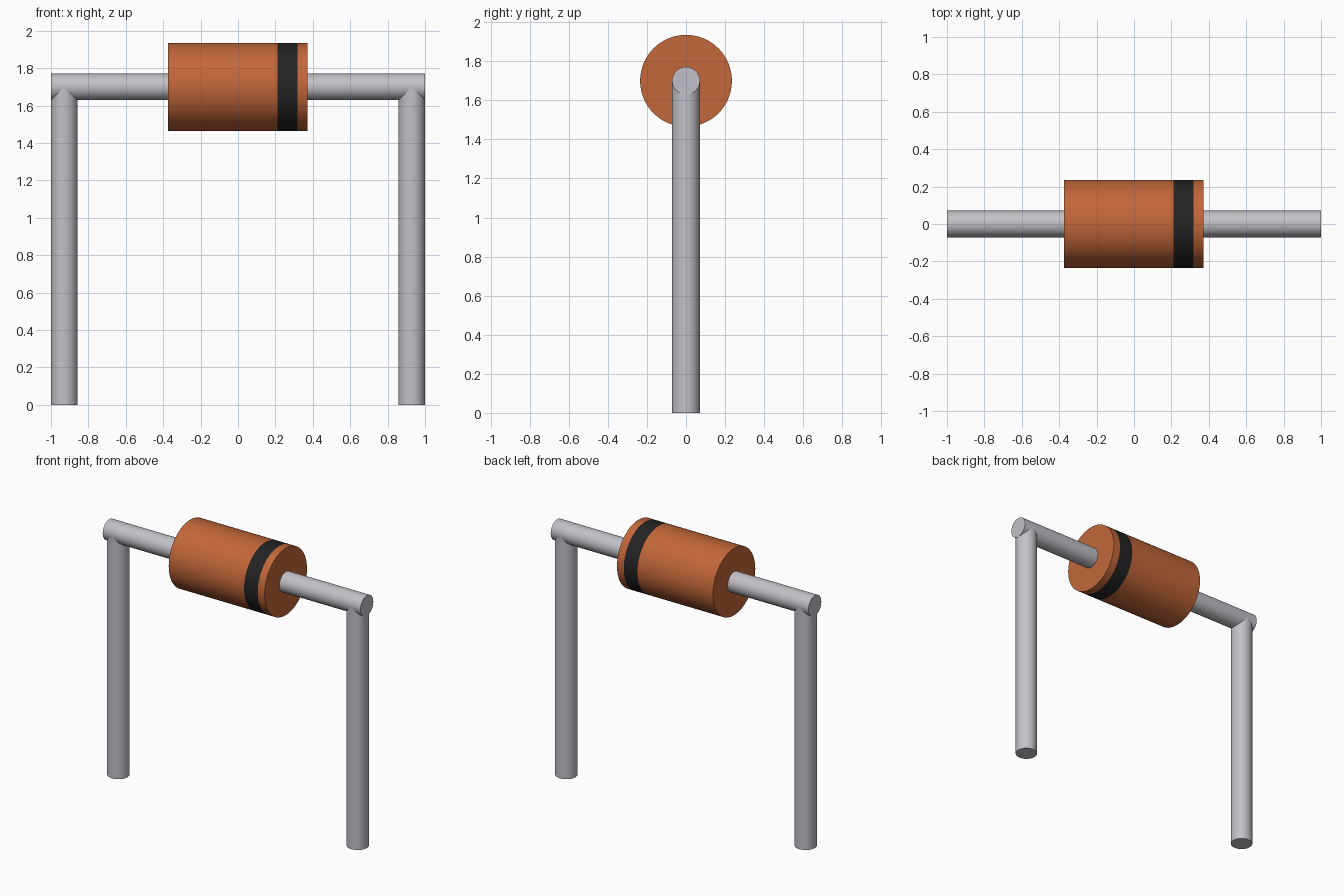
import bpy
import bmesh
from math import cos, sin, pi
from mathutils import Matrix

cube = bpy.data.objects.get("Cube")
if cube:
    bpy.data.objects.remove(cube, do_unlink=True)

AXIS_Z = 1.70
LEAD_R = 0.071
BODY_R = 0.235
BAND = (0.212, 0.318)
SIDES = 64


def make_material(name, rgb):
    mat = bpy.data.materials.new(name)
    mat.use_nodes = True
    colour = (*rgb, 1.0)
    mat.diffuse_color = colour
    mat.node_tree.nodes["Principled BSDF"].inputs["Base Color"].default_value = colour
    return mat


orange = make_material("burnt orange", (0.54, 0.135, 0.042))
black = make_material("band black", (0.017, 0.017, 0.017))
metal = make_material("lead grey", (0.53, 0.53, 0.57))


def make_rod(name, radius, stops, matrix, materials):
    """Capped round rod along local z with a ring at every stop."""
    bm = bmesh.new()
    rings = [[bm.verts.new((radius * cos(2 * pi * i / SIDES),
                            radius * sin(2 * pi * i / SIDES), z))
              for i in range(SIDES)] for z in stops]
    for low, high in zip(rings, rings[1:]):
        for i in range(SIDES):
            j = (i + 1) % SIDES
            bm.faces.new((low[i], low[j], high[j], high[i]))
    bm.faces.new(rings[0][::-1])
    bm.faces.new(rings[-1])
    bm.transform(matrix)
    mesh = bpy.data.meshes.new(name)
    bm.to_mesh(mesh)
    bm.free()
    for mat in materials:
        mesh.materials.append(mat)
    obj = bpy.data.objects.new(name, mesh)
    bpy.context.collection.objects.link(obj)
    bpy.ops.object.select_all(action="DESELECT")
    obj.select_set(True)
    bpy.context.view_layer.objects.active = obj
    bpy.ops.object.shade_smooth_by_angle()
    return obj


# Horizontal parts lie along x at the axis height
along_x = Matrix.Translation((0, 0, AXIS_Z)) @ Matrix.Rotation(pi / 2, 4, "Y")

# Body with its painted band
body = make_rod("body", BODY_R, (-0.373, *BAND, 0.371), along_x, (orange, black))
for face in body.data.polygons:
    if len(face.vertices) == 4 and BAND[0] < face.center.x < BAND[1]:
        face.material_index = 1

# Lead wire through the body
make_rod("cross_lead", LEAD_R, (-1, 1), along_x, (metal,))

# Legs, ending inside the cross lead
for name, side in (("left_leg", 1), ("right_leg", -1)):
    place = Matrix.Translation((side * (1 - LEAD_R), 0, 0))
    make_rod(name, LEAD_R, (0, AXIS_Z), place, (metal,))
